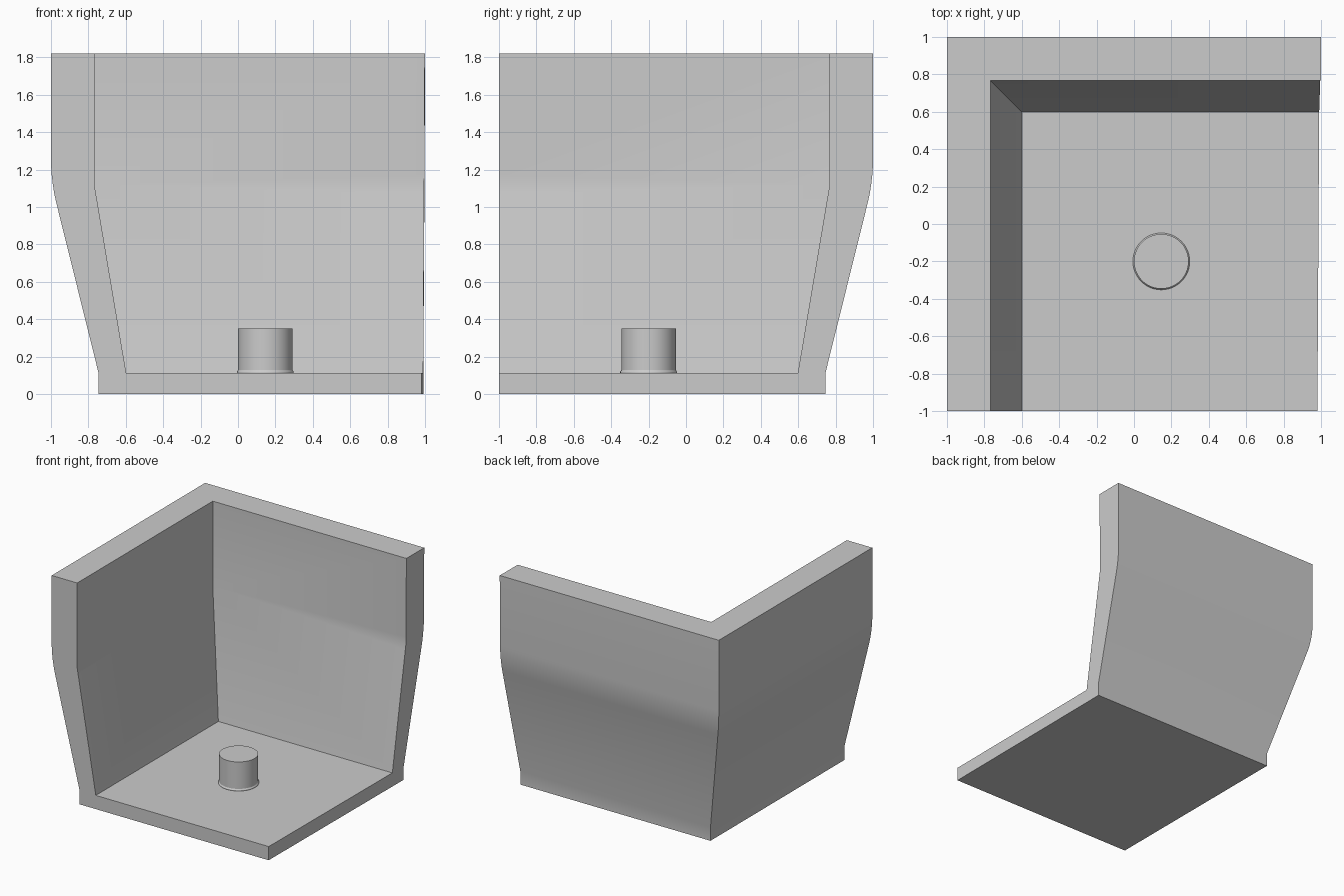
import bpy, bmesh, math

cube = bpy.data.objects.get("Cube")
if cube:
    bpy.data.objects.remove(cube, do_unlink=True)

# Single plain grey
grey = bpy.data.materials.new("plain grey")
grey.use_nodes = True
colour = (0.6, 0.6, 0.6, 1)
grey.diffuse_color = colour
grey.node_tree.nodes["Principled BSDF"].inputs["Base Color"].default_value = colour


def loft(name, rings):
    """Skin closed rings of equal length and cap both ends."""
    bm = bmesh.new()
    loops = [[bm.verts.new(p) for p in ring] for ring in rings]
    n = len(loops[0])
    for a, b in zip(loops, loops[1:]):
        for i in range(n):
            j = (i + 1) % n
            bm.faces.new((a[i], a[j], b[j], b[i]))
    bm.faces.new(loops[0][::-1])
    bm.faces.new(loops[-1])
    bmesh.ops.recalc_face_normals(bm, faces=bm.faces)
    mesh = bpy.data.meshes.new(name)
    bm.to_mesh(mesh)
    bm.free()
    mesh.materials.append(grey)
    obj = bpy.data.objects.new(name, mesh)
    bpy.context.collection.objects.link(obj)
    return obj


def activate(obj):
    bpy.ops.object.select_all(action='DESELECT')
    obj.select_set(True)
    bpy.context.view_layer.objects.active = obj


def finish(obj):
    activate(obj)
    bpy.ops.object.shade_smooth_by_angle(angle=math.radians(30))


def right_end(y, z):
    """The open right side is cut by a slightly tilted plane."""
    return 0.98 + 0.006 * (y + 1) + 0.0045 * z


def outer_ring(d, z):
    return [(-d, -1, z), (right_end(-1, z), -1, z), (right_end(d, z), d, z), (-d, d, z)]


def inner_ring(d, z):
    return [(-d, -1.2, z), (1.2, -1.2, z), (1.2, d, z), (-d, d, z)]


# Corner shell: flared block, hollowed by a flared cutter
OUTER = [(0.745, 0), (0.745, 0.11), (0.971, 1.02), (0.982, 1.07),
         (0.99, 1.12), (0.996, 1.17), (1, 1.23), (1, 1.82)]
INNER = [(0.598, 0.113), (0.768, 1.12), (0.768, 2)]
shell = loft("corner_shell", [outer_ring(*p) for p in OUTER])
cutter = loft("shell_cutter", [inner_ring(*p) for p in INNER])
cutter.hide_render = True
cut = shell.modifiers.new("hollow", 'BOOLEAN')
cut.operation = 'DIFFERENCE'
cut.solver = 'EXACT'
cut.object = cutter
activate(shell)
bpy.ops.object.modifier_apply(modifier=cut.name)
bpy.data.objects.remove(cutter, do_unlink=True)
finish(shell)

# Round peg on the floor, with a small flare at its foot
PEG = [(0.152, 0.105), (0.152, 0.119), (0.146, 0.128), (0.146, 0.35)]
turns = [math.tau * i / 48 for i in range(48)]
peg = loft("floor_peg", [[(0.146 + r * math.cos(t), -0.2 + r * math.sin(t), z)
                          for t in turns] for r, z in PEG])
finish(peg)
